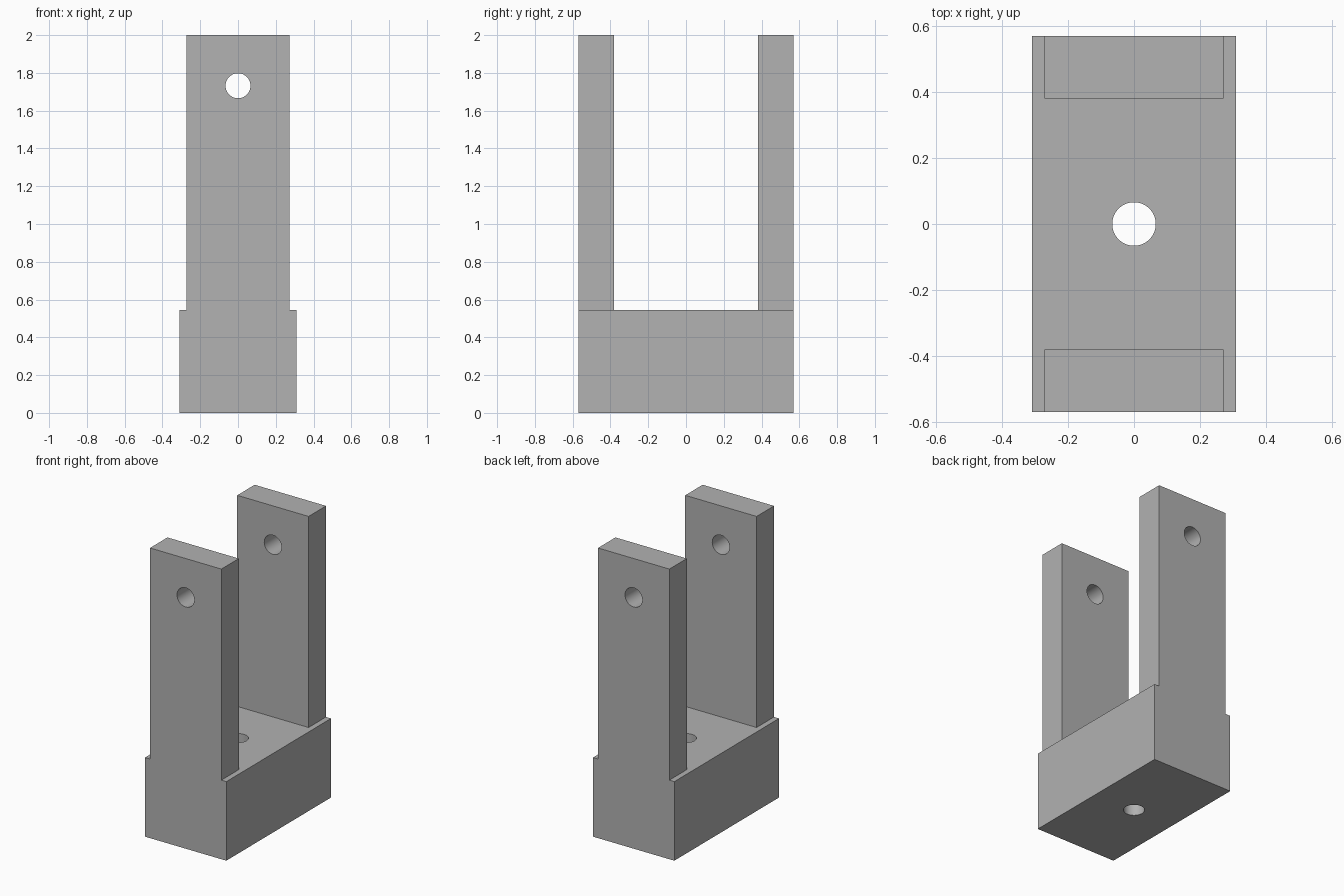
import bpy
from math import pi

default = bpy.data.objects.get("Cube")
if default:
    bpy.data.objects.remove(default, do_unlink=True)

# Single grey finish
grey = bpy.data.materials.new("plain_grey")
grey.use_nodes = True
colour = (0.445, 0.445, 0.445, 1)
grey.diffuse_color = colour
grey.node_tree.nodes["Principled BSDF"].inputs["Base Color"].default_value = colour

DEPTH = 0.57        # half depth of the whole bracket
BASE_TOP = 0.545
ARM_THICK = 0.19
HOLE = 0.066


def box(name, low, high):
    centre = [(a + b) / 2 for a, b in zip(low, high)]
    bpy.ops.mesh.primitive_cube_add(size=1, location=centre)
    obj = bpy.context.object
    obj.name = name
    obj.scale = [b - a for a, b in zip(low, high)]
    bpy.ops.object.transform_apply(location=True, rotation=True, scale=True)
    obj.data.materials.append(grey)
    return obj


def drill(name, location, tilt):
    bpy.ops.mesh.primitive_cylinder_add(vertices=64, radius=HOLE, depth=2,
                                        location=location, rotation=(tilt, 0, 0))
    obj = bpy.context.object
    obj.name = name
    obj.hide_render = True
    obj.data.materials.append(grey)
    return obj


def combine(target, tool, operation):
    mod = target.modifiers.new(tool.name, "BOOLEAN")
    mod.operation = operation
    mod.solver = "EXACT"
    mod.object = tool
    bpy.context.view_layer.objects.active = target
    bpy.ops.object.modifier_apply(modifier=mod.name)
    bpy.data.objects.remove(tool, do_unlink=True)


# Base block with two upright arms fused on, flush with its ends
bracket = box("fork_bracket", (-0.31, -DEPTH, 0), (0.31, DEPTH, BASE_TOP))
for name, y in (("front_arm", -DEPTH), ("back_arm", DEPTH - ARM_THICK)):
    arm = box(name, (-0.272, y, BASE_TOP - 0.2), (0.272, y + ARM_THICK, 2))
    combine(bracket, arm, "UNION")

# Pin hole through both arms and mounting hole through the base
combine(bracket, drill("pin_hole", (0, 0, 1.732), pi / 2), "DIFFERENCE")
combine(bracket, drill("mounting_hole", (0, 0, 0.2), 0), "DIFFERENCE")

bpy.ops.object.select_all(action="DESELECT")
bracket.select_set(True)
bpy.context.view_layer.objects.active = bracket
bpy.ops.object.shade_smooth_by_angle(angle=pi / 6)
